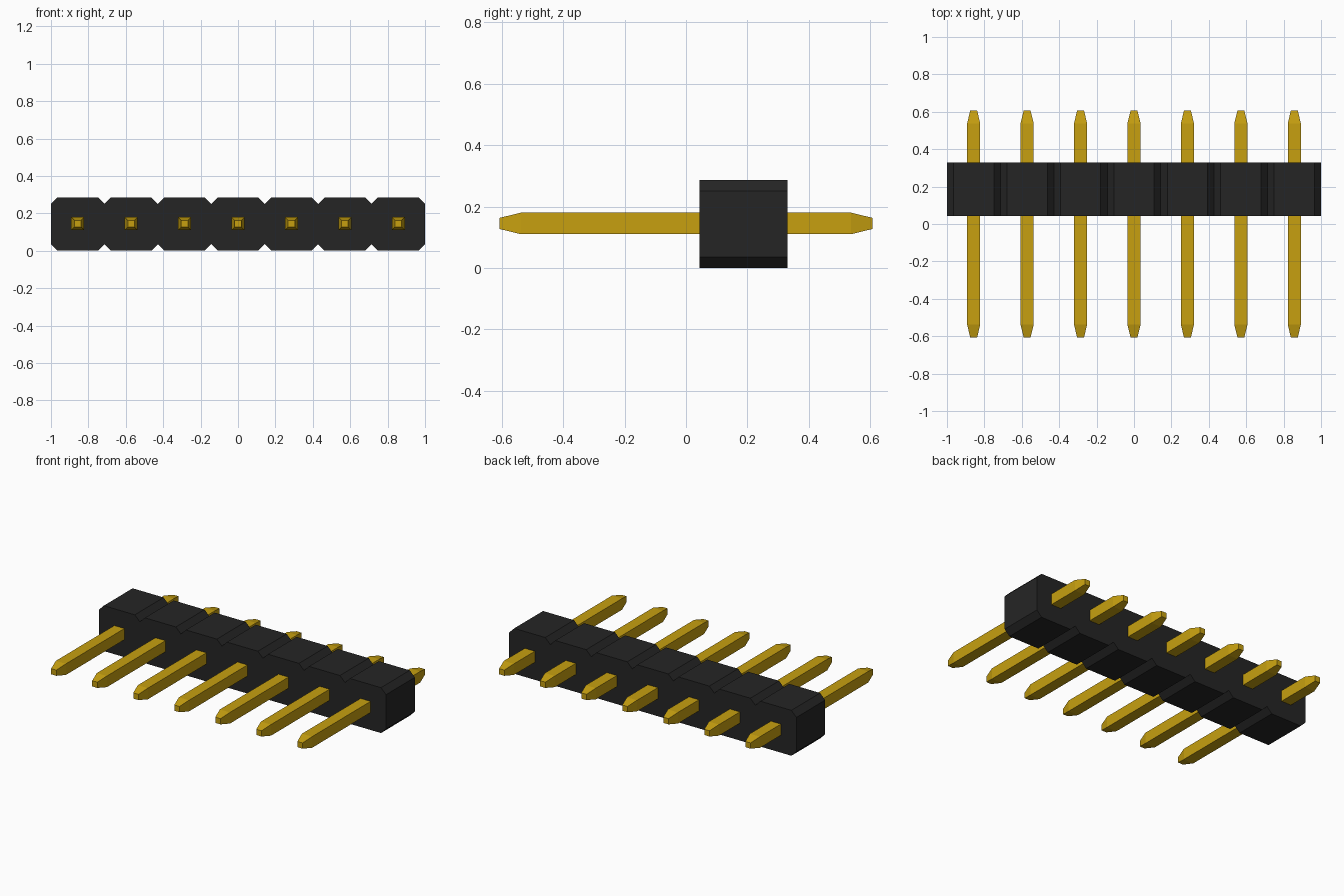
import bpy, bmesh

cube = bpy.data.objects.get("Cube")
if cube:
    bpy.data.objects.remove(cube, do_unlink=True)

COUNT = 7
PITCH = 2 / COUNT
CHAMFER = 0.035
BODY_Y = (0.044, 0.33)
PIN_Z = PITCH / 2 + 0.002


def material(name, rgb, roughness):
    m = bpy.data.materials.new(name)
    m.use_nodes = True
    m.diffuse_color = (*rgb, 1)
    bsdf = m.node_tree.nodes["Principled BSDF"]
    bsdf.inputs["Base Color"].default_value = (*rgb, 1)
    bsdf.inputs["Roughness"].default_value = roughness
    return m


def make_object(name, bm, mat):
    bmesh.ops.recalc_face_normals(bm, faces=bm.faces)
    mesh = bpy.data.meshes.new(name)
    bm.to_mesh(mesh)
    bm.free()
    mesh.materials.append(mat)
    obj = bpy.data.objects.new(name, mesh)
    bpy.context.collection.objects.link(obj)
    return obj


black = material("black plastic", (0.0185, 0.0185, 0.0185), 0.6)
gold = material("gold metal", (0.57, 0.35, 0.005), 0.4)

# Housing: a row of chamfered blocks sharing V-shaped notches, extruded along y
bottom, top = [], []
for i in range(COUNT):
    x0, x1 = -1 + i * PITCH, -1 + (i + 1) * PITCH
    for row, z_edge, z_notch in ((bottom, 0, CHAMFER), (top, PITCH, PITCH - CHAMFER)):
        row += [(x0, z_notch), (x0 + CHAMFER, z_edge), (x1 - CHAMFER, z_edge)]
bottom.append((1, CHAMFER))
top.append((1, PITCH - CHAMFER))

bm = bmesh.new()
outline = [bm.verts.new((x, BODY_Y[0], z)) for x, z in bottom + top[::-1]]
front = bm.faces.new(outline)
extruded = bmesh.ops.extrude_face_region(bm, geom=[front], use_keep_orig=True)
moved = [g for g in extruded["geom"] if isinstance(g, bmesh.types.BMVert)]
bmesh.ops.translate(bm, verts=moved, vec=(0, BODY_Y[1] - BODY_Y[0], 0))
bmesh.ops.triangulate(bm, faces=[f for f in bm.faces if len(f.verts) > 4])
make_object("housing", bm, black)

# Pins: square bars through the housing, tapered at both ends
SECTIONS = [(-0.608, 0.018), (-0.538, 0.035), (0.538, 0.035), (0.608, 0.018)]
for i in range(COUNT):
    cx = -1 + (i + 0.5) * PITCH
    bm = bmesh.new()
    rings = [[bm.verts.new((cx + sx * r, y, PIN_Z + sz * r))
              for sx, sz in ((-1, -1), (1, -1), (1, 1), (-1, 1))]
             for y, r in SECTIONS]
    for a, b in zip(rings, rings[1:]):
        for k in range(4):
            n = (k + 1) % 4
            bm.faces.new((a[k], a[n], b[n], b[k]))
    bm.faces.new(rings[0])
    bm.faces.new(rings[-1])
    make_object(f"pin_{i + 1}", bm, gold)
